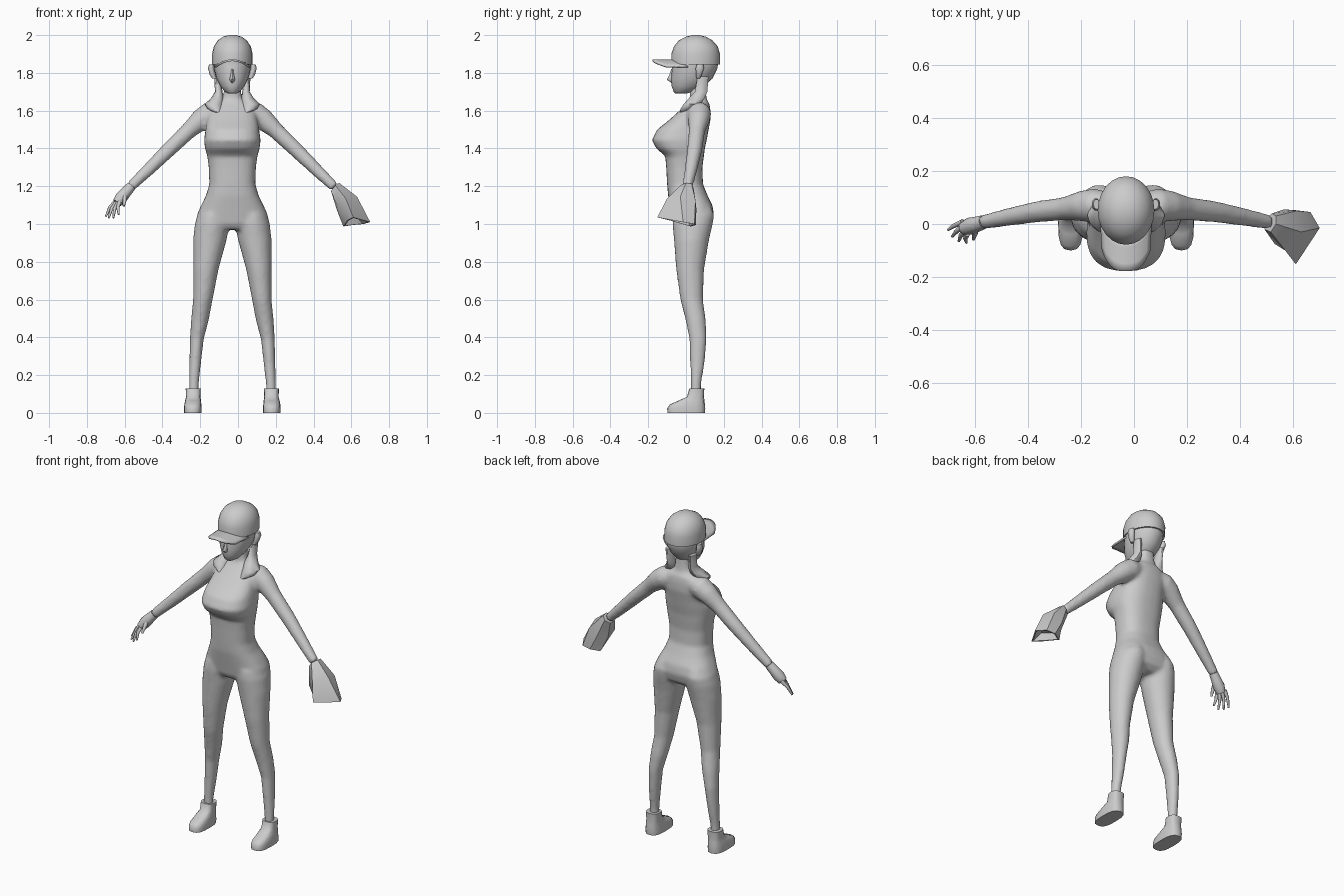
import bpy, bmesh, math
from mathutils import Vector

CX = -0.03  # body symmetry line
grey = bpy.data.materials.new("plain grey")
grey.diffuse_color = (0.6, 0.6, 0.6, 1)


def loft(bm, rings):
    """Skin a list of point rings and cap both ends."""
    loops = [[bm.verts.new(p) for p in r] for r in rings]
    n = len(loops[0])
    faces = [bm.faces.new((a[i], a[(i + 1) % n], b[(i + 1) % n], b[i]))
             for a, b in zip(loops, loops[1:]) for i in range(n)]
    faces += [bm.faces.new(loops[0][::-1]), bm.faces.new(loops[-1])]
    bmesh.ops.recalc_face_normals(bm, faces=faces)


def flat_ring(z, cx, hw, yf, yb, n=20, e=1.0):
    """Level ring; an exponent below 1 squares it off."""
    pts = []
    for i in range(n):
        a = 2 * math.pi * i / n
        c, s = math.cos(a), math.sin(a)
        pts.append((cx + hw * math.copysign(abs(c) ** e, c),
                    (yf + yb) / 2 + (yb - yf) / 2 * math.copysign(abs(s) ** e, s), z))
    return pts


def tube(bm, path, n=12):
    """Round limb along (x, y, z, radius) points."""
    ps = [Vector(p[:3]) for p in path]
    rings = []
    for i, p in enumerate(ps):
        d = (ps[min(i + 1, len(ps) - 1)] - ps[max(i - 1, 0)]).normalized()
        u = d.cross(Vector((0, 1, 0))).normalized()
        v = d.cross(u)
        rings.append([p + path[i][3] * (u * math.cos(2 * math.pi * k / n)
                      + v * math.sin(2 * math.pi * k / n)) for k in range(n)])
    loft(bm, rings)


def finish(name, bm, angle=50):
    me = bpy.data.meshes.new(name)
    bm.to_mesh(me)
    bm.free()
    ob = bpy.data.objects.new(name, me)
    bpy.context.collection.objects.link(ob)
    me.materials.append(grey)
    bpy.ops.object.select_all(action='DESELECT')
    bpy.context.view_layer.objects.active = ob
    ob.select_set(True)
    bpy.ops.object.shade_smooth_by_angle(angle=math.radians(angle))
    return ob


# Body: torso, neck, legs and arms fused into one smooth skin
bm = bmesh.new()
torso = [(0.97, .13, -.045, .10), (1.0, .193, -.065, .135), (1.05, .187, -.075, .148),
         (1.1, .165, -.085, .14), (1.15, .14, -.095, .115), (1.21, .122, -.10, .09),
         (1.3, .125, -.105, .087), (1.36, .133, -.11, .095), (1.40, .145, -.158, .10),
         (1.445, .15, -.181, .11), (1.5, .142, -.153, .12), (1.55, .135, -.09, .13),
         (1.6, .125, -.035, .13), (1.635, .10, .0, .125), (1.66, .055, .02, .11),
         (1.70, .045, .02, .105), (1.78, .045, .02, .10)]
loft(bm, [flat_ring(z, CX, w, f, b, 28, .8) for z, w, f, b in torso])
leg = [(0.08, .204, .026, .025, .08), (0.15, .204, .026, .025, .08), (0.26, .197, .031, .022, .098),
       (0.39, .188, .037, .018, .11), (0.49, .172, .047, -.002, .105), (0.60, .156, .052, -.03, .09),
       (0.76, .14, .067, -.052, .096), (0.915, .119, .089, -.064, .122),
       (1.0, .107, .092, -.072, .142), (1.05, .10, .085, -.07, .15), (1.10, .09, .06, -.05, .13)]
arm = [(.06, .07, 1.60, .05), (.12, .07, 1.583, .064), (.165, .068, 1.553, .058), (.23, .058, 1.495, .044),
       (.335, .046, 1.395, .04), (.44, .027, 1.292, .034), (.54, .007, 1.196, .027)]
for s in (-1, 1):
    loft(bm, [flat_ring(z, CX + s * c, r, f, b) for z, c, r, f, b in leg])
    tube(bm, [(CX + s * x, y, z, r) for x, y, z, r in arm], 16)
body = finish("body", bm, 180)
skin = body.modifiers.new("fuse", 'REMESH')
skin.mode = 'VOXEL'
skin.voxel_size = 0.011
skin.use_smooth_shade = True
soft = body.modifiers.new("soften", 'SMOOTH')
soft.iterations = 5

# Head with nose and jaw
bm = bmesh.new()
head = [(1.69, .02, -.055, .0), (1.70, .04, -.065, .04), (1.73, .064, -.076, .10), (1.77, .085, -.08, .14),
        (1.82, .097, -.075, .165), (1.86, .10, -.072, .172), (1.92, .09, -.06, .15)]
loft(bm, [flat_ring(z, CX, w, f, b) for z, w, f, b in head])
loft(bm, [flat_ring(z, CX, w, f, -.06, 8) for z, w, f in
          [(1.745, .006, -.075), (1.765, .015, -.102), (1.785, .01, -.09), (1.82, .006, -.078)]])
finish("head", bm)

# Ears
bm = bmesh.new()
for s in (-1, 1):
    loft(bm, [flat_ring(z, CX + s * x, w, f, b, 10) for z, x, w, f, b in
              [(1.77, .095, .012, .055, .075), (1.79, .105, .015, .052, .085),
               (1.825, .113, .016, .05, .097), (1.845, .11, .013, .056, .093)]])
finish("ears", bm)

# Cap crown
bm = bmesh.new()
crown = [(1.845, .107, -.078, .179), (1.90, .107, -.078, .18), (1.94, .098, -.064, .168),
         (1.972, .077, -.038, .14), (1.992, .048, .0, .105), (2.0, .018, .035, .07)]
loft(bm, [flat_ring(z, CX, w, f, b, 24) for z, w, f, b in crown])
finish("cap_crown", bm)

# Cap brim, arched and rounded at the front
bm = bmesh.new()
n, m = 12, 4
grid = []
for i in range(n + 1):
    s = -1 + 2 * i / n
    front = -.178 + .075 * abs(s) ** 3
    back = -.06 + .07 * s * s
    grid.append([bm.verts.new((CX + .098 * s * (1 - .07 * j / m), back + (front - back) * j / m,
                               1.872 - .036 * s * s)) for j in range(m + 1)])
for i in range(n):
    for j in range(m):
        bm.faces.new((grid[i][j], grid[i][j + 1], grid[i + 1][j + 1], grid[i + 1][j]))
bmesh.ops.recalc_face_normals(bm, faces=bm.faces)
brim = finish("cap_brim", bm)
brim.modifiers.new("thickness", 'SOLIDIFY').thickness = 0.01

# Hair locks falling from behind the ears onto the chest
bm = bmesh.new()
lock = [(1.78, .08, .016, .06, .12), (1.70, .072, .02, .045, .115), (1.665, .08, .034, .012, .10),
        (1.635, .098, .048, -.015, .08), (1.61, .092, .04, -.03, .05), (1.583, .066, .016, -.036, .01)]
for s in (-1, 1):
    loft(bm, [flat_ring(z, CX + s * x, w, f, b, 10) for z, x, w, f, b in lock])
finish("hair_locks", bm)

# Shoes: ankle collar flowing down into a longer toe
bm = bmesh.new()
shoe = [(0, .209, .047, -.098, .1), (.025, .209, .047, -.1, .102), (.045, .209, .045, -.085, .1),
        (.065, .208, .042, -.04, .098), (.085, .207, .038, .005, .095), (.13, .207, .04, .018, .097)]
for s in (-1, 1):
    loft(bm, [flat_ring(z, CX + s * x, w, f, b, 16, .7) for z, x, w, f, b in shoe])
finish("shoes", bm)

# Bare hand: palm, four fingers and thumb
bm = bmesh.new()
tube(bm, [(-.565, .008, 1.20, .026), (-.59, .0, 1.172, .029), (-.618, -.008, 1.14, .033), (-.64, -.016, 1.112, .026)], 10)
tips = [(-.70, -.022, 1.04), (-.685, -.047, 1.032), (-.66, -.064, 1.032), (-.632, -.07, 1.05)]
for k, t in enumerate(tips):
    base = Vector((-.646 + .006 * k, .008 - .015 * k, 1.122 - .002 * k))
    mid = base.lerp(Vector(t), .5) + Vector((-.006, 0, .006))
    tube(bm, [(*base, .011), (*mid, .009), (*t, .005)], 8)
tube(bm, [(-.60, -.012, 1.165, .014), (-.60, -.038, 1.13, .011), (-.605, -.058, 1.095, .006)], 8)
finish("hand", bm)

# Ball glove: round cuff flaring to a wide flattened mouth with a hollow end
bm = bmesh.new()
cuff = [(.535, .0, 1.218), (.515, -.03, 1.205), (.492, -.02, 1.175),
        (.495, .02, 1.172), (.52, .04, 1.19), (.535, .03, 1.213)]
middle = [(.63, -.03, 1.145), (.57, -.10, 1.135), (.53, -.075, 1.09),
          (.525, .0, 1.07), (.565, .055, 1.08), (.615, .05, 1.125)]
mouth = [(.70, -.015, 1.01), (.61, -.152, 1.035), (.58, -.09, 1.02),
         (.558, .025, .987), (.61, .052, .995), (.665, .045, 1.0)]
centre = sum((Vector(p) for p in mouth), Vector()) / 6
lip = [Vector(p).lerp(centre, .12) for p in mouth]
inside = [Vector(p).lerp(centre, .4) + Vector((-.03, 0, .05)) for p in mouth]
loft(bm, [cuff, middle, mouth, lip, inside])
finish("ball_glove", bm, 40)
